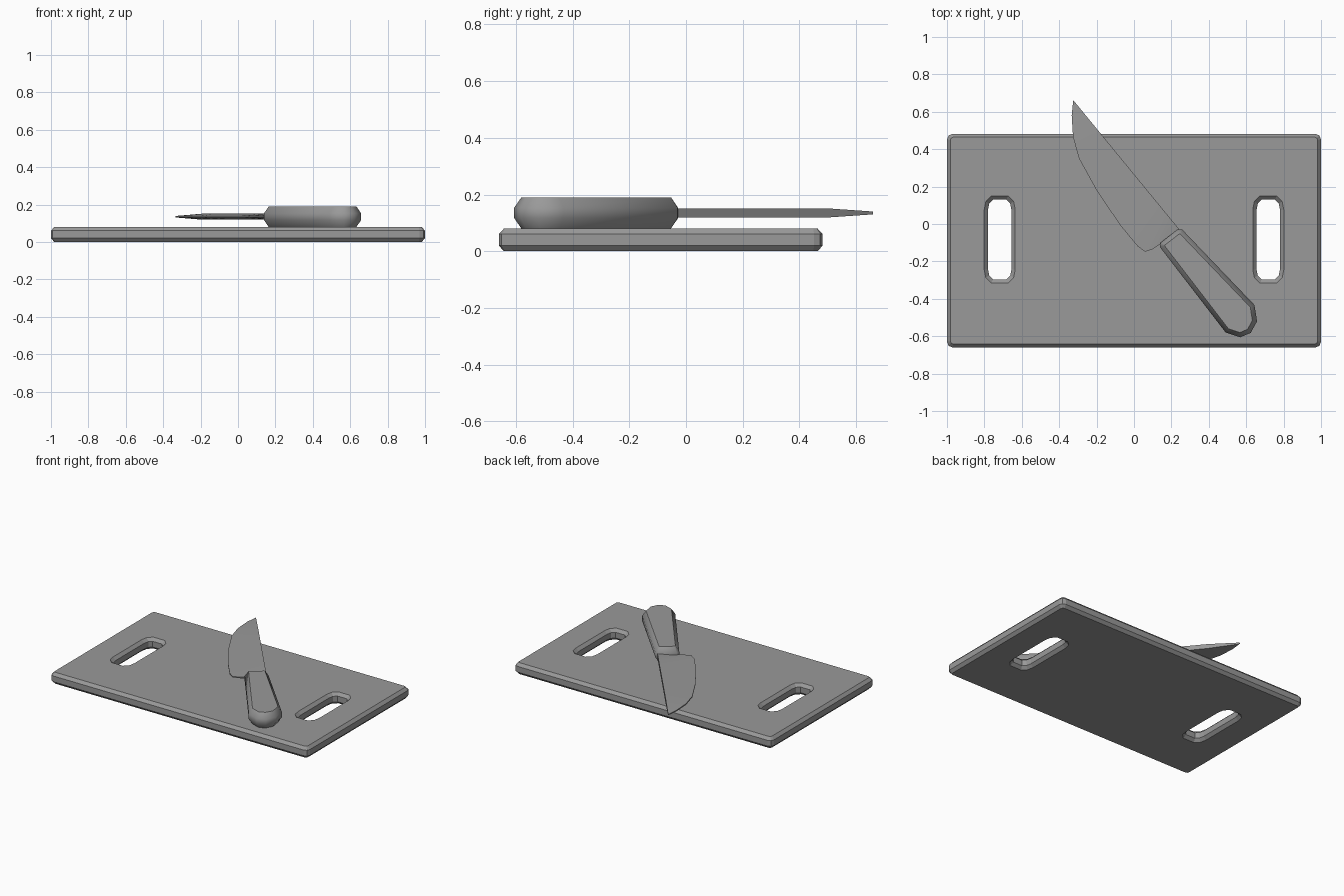
import bpy
import bmesh
import math

if "Cube" in bpy.data.objects:
    bpy.data.objects.remove(bpy.data.objects["Cube"])


def make_object(name, verts, faces):
    mesh = bpy.data.meshes.new(name)
    mesh.from_pydata(verts, [], faces)
    bm = bmesh.new()
    bm.from_mesh(mesh)
    bmesh.ops.recalc_face_normals(bm, faces=bm.faces)
    bm.to_mesh(mesh)
    bm.free()
    obj = bpy.data.objects.new(name, mesh)
    bpy.context.collection.objects.link(obj)
    obj.data.materials.append(grey)
    return obj


def inset(points, d):
    """Mitred inward offset of a counter-clockwise outline."""
    out = []
    n = len(points)
    for i, (x, y) in enumerate(points):
        px, py = points[i - 1]
        qx, qy = points[(i + 1) % n]
        a = math.atan2(y - py, x - px)
        b = math.atan2(qy - y, qx - x)
        turn = math.atan2(math.sin(b - a), math.cos(b - a))
        mid = a + turn / 2 + math.pi / 2
        r = d / math.cos(turn / 2)
        out.append((x + r * math.cos(mid), y + r * math.sin(mid)))
    return out


def skin(name, rings):
    """Closed solid through rings of equal vertex count."""
    n = len(rings[0])
    verts = [v for ring in rings for v in ring]
    faces = [tuple(reversed(range(n))), tuple(range(len(verts) - n, len(verts)))]
    for k in range(len(rings) - 1):
        for i in range(n):
            j = (i + 1) % n
            faces.append((k * n + i, k * n + j, (k + 1) * n + j, (k + 1) * n + i))
    return make_object(name, verts, faces)


def profile_solid(name, outline, levels):
    """Stack insets of an outline; levels are (z, inset) pairs."""
    return skin(name, [[(x, y, z) for x, y in inset(outline, d)] for z, d in levels])


def smooth(obj, degrees):
    bpy.ops.object.select_all(action='DESELECT')
    obj.select_set(True)
    bpy.context.view_layer.objects.active = obj
    bpy.ops.object.shade_smooth_by_angle(angle=math.radians(degrees))


# Dark grey shared by all parts
grey = bpy.data.materials.new("dark_grey")
grey.diffuse_color = (0.32, 0.32, 0.32, 1)
grey.use_nodes = True
grey.node_tree.nodes["Principled BSDF"].inputs["Base Color"].default_value = grey.diffuse_color

# Cutting board with small rounded corners and chamfered rims
HX, HY, CY, R = 1.0, 0.571, -0.089, 0.03
outline = []
for k, (sx, sy) in enumerate([(1, 1), (-1, 1), (-1, -1), (1, -1)]):
    for s in range(3):
        a = math.radians(90 * k + 45 * s)
        outline.append((sx * (HX - R) + R * math.cos(a),
                        CY + sy * (HY - R) + R * math.sin(a)))
board = profile_solid("cutting_board", outline,
                      [(0, 0.018), (0.02, 0), (0.06, 0), (0.08, 0.018)])

# Grip slots with rounded corners, flared at both faces
quarter = [(0.063, 0.158), (0.056, 0.193), (0.036, 0.213)]
slot = (quarter + [(-x, y) for x, y in reversed(quarter)]
        + [(-x, -y) for x, y in quarter] + [(x, -y) for x, y in reversed(quarter)])
for side in (-1, 1):
    cx, cy = side * 0.718, -0.083
    cutter = profile_solid("slot_cutter", [(cx + x, cy + y) for x, y in slot],
                           [(-0.02, -0.04), (0.02, 0), (0.06, 0), (0.10, -0.04)])
    cutter.hide_render = True
    cutter.hide_viewport = True
    cut = board.modifiers.new("grip_slot", 'BOOLEAN')
    cut.operation = 'DIFFERENCE'
    cut.solver = 'EXACT'
    cut.object = cutter

# Knife handle
handle = [(0.258, -0.03), (0.235, -0.028), (0.142, -0.10), (0.139, -0.124),
          (0.49, -0.58), (0.567, -0.606), (0.624, -0.582), (0.658, -0.52),
          (0.644, -0.433)]
smooth(profile_solid("knife_handle", handle,
                     [(0.08, 0.024), (0.117, 0), (0.153, 0), (0.19, 0.024)]), 42)

# Knife blade: wedge section from thick spine to thin cutting edge
edge = [(-0.333, 0.58), (-0.326, 0.465), (-0.294, 0.35), (-0.2, 0.18),
        (-0.075, -0.005), (0.02, -0.12), (0.06, -0.148), (0.10, -0.135),
        (0.165, -0.09)]
spine_t = [0.08, 0.235, 0.38, 0.54, 0.70, 0.82, 0.88, 0.93, 1.02]
tip, heel, zc = (-0.323, 0.66), (0.235, -0.02), 0.135
rings = [[(tip[0] - w, tip[1], zc + h) for w, h in
          ((0, -0.005), (0, 0.005), (0.002, 0.003), (0.002, -0.003))]]
for (ex, ey), t in zip(edge, spine_t):
    sx = tip[0] + (heel[0] - tip[0]) * t
    sy = tip[1] + (heel[1] - tip[1]) * t
    hs = 0.005 + 0.011 * min(1, t / 0.235)
    he = 0.004
    rings.append([(sx, sy, zc - hs), (sx, sy, zc + hs),
                  (ex, ey, zc + he), (ex, ey, zc - he)])
smooth(skin("knife_blade", rings), 30)
